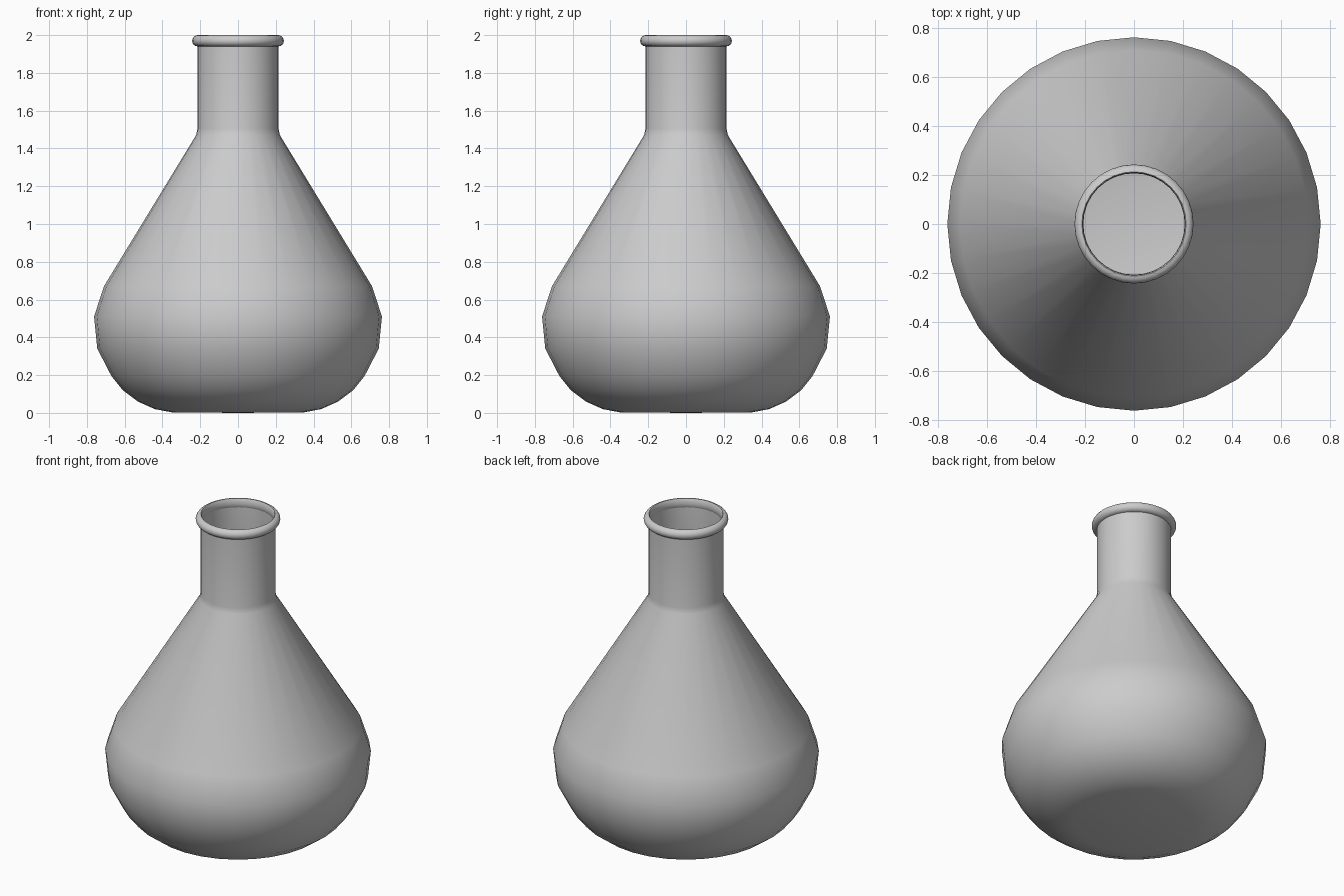
import bpy
import bmesh
import math

if "Cube" in bpy.data.objects:
    bpy.data.objects.remove(bpy.data.objects["Cube"])

SIDES = 32

glass = bpy.data.materials.new("light_grey")
glass.diffuse_color = (0.6, 0.6, 0.6, 1)
glass.use_nodes = True
glass.node_tree.nodes["Principled BSDF"].inputs["Base Color"].default_value = glass.diffuse_color


def lathe(name, profile, angle):
    """Revolve an (r, z) profile around the z axis."""
    bm = bmesh.new()
    verts = [bm.verts.new((r, 0, z)) for r, z in profile]
    edges = [bm.edges.new(pair) for pair in zip(verts, verts[1:])]
    bmesh.ops.spin(bm, geom=verts + edges, cent=(0, 0, 0), axis=(0, 0, 1),
                   angle=2 * math.pi, steps=SIDES, use_duplicate=False)
    bmesh.ops.remove_doubles(bm, verts=bm.verts, dist=0.0005)
    bmesh.ops.recalc_face_normals(bm, faces=bm.faces)
    mesh = bpy.data.meshes.new(name)
    bm.to_mesh(mesh)
    bm.free()
    mesh.materials.append(glass)
    obj = bpy.data.objects.new(name, mesh)
    bpy.context.collection.objects.link(obj)
    bpy.ops.object.select_all(action='DESELECT')
    obj.select_set(True)
    bpy.context.view_layer.objects.active = obj
    bpy.ops.object.shade_smooth_by_angle(angle=math.radians(angle))
    return obj


# Flask: flat base, round belly, conical shoulder and straight neck
outer = [(0, 0), (0.35, 0.003), (0.44, 0.02), (0.53, 0.06), (0.61, 0.12),
         (0.67, 0.195), (0.745, 0.34), (0.762, 0.51), (0.71, 0.67),
         (0.222, 1.47), (0.215, 1.505), (0.215, 1.96)]
# Thin inner wall, running back down to the inside floor
inner = [(r - 0.006, max(z, 0.02)) for r, z in reversed(outer[2:])]
lathe("flask_body", outer + inner + [(0, 0.02)], 50)

# Rounded bead around the mouth, with a thin inward lip
bead = [(0.213 + 0.03 * math.cos(a), 1.97 + 0.03 * math.sin(a))
        for a in (math.radians(-90 + 22.5 * i) for i in range(9))]
lip = [(0.209, 1.995), (0.207, 1.965), (0.209, 1.945)]
lathe("mouth_rim", bead + lip + bead[:1], 60)
